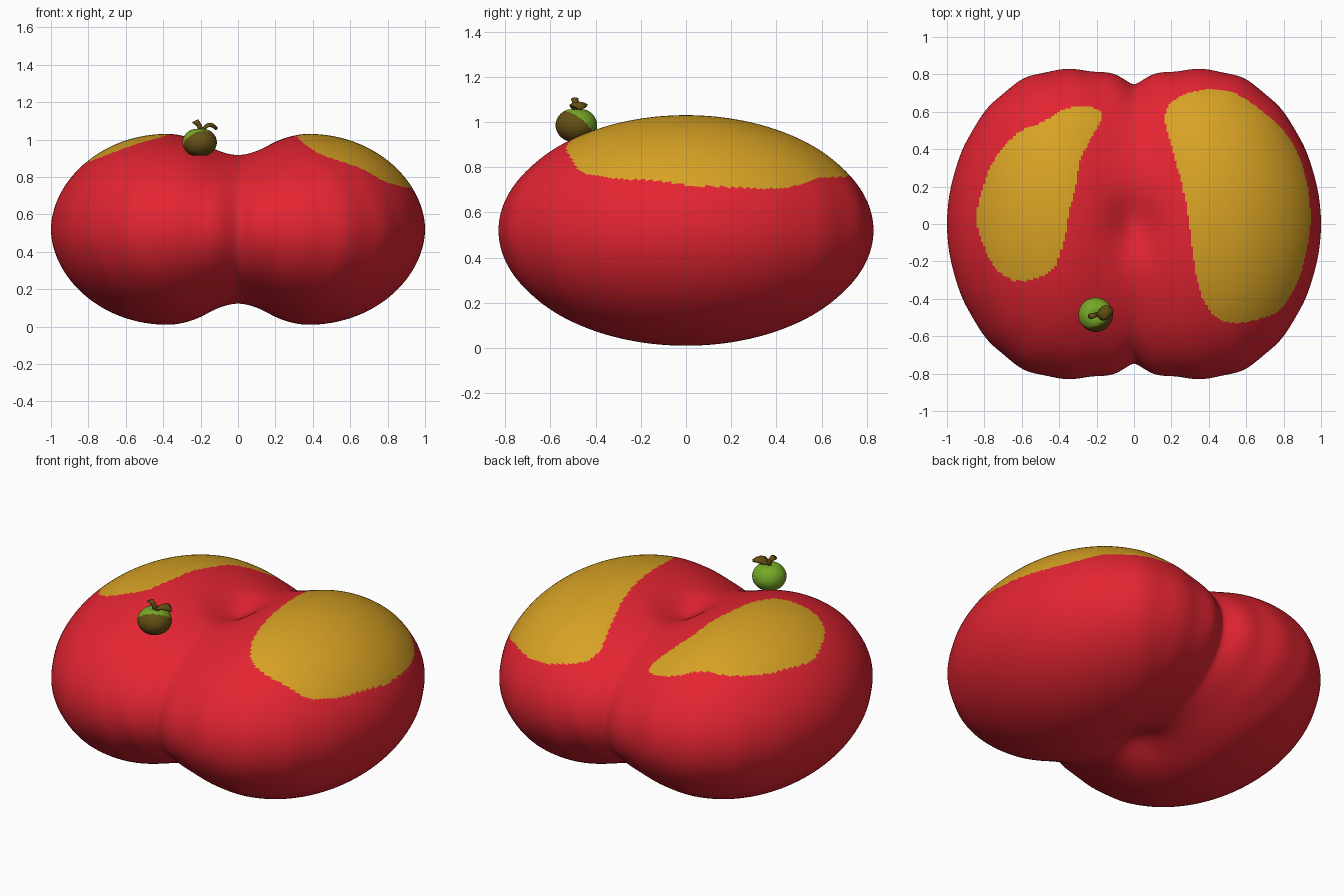
import bpy, bmesh, math
from mathutils import Vector

if "Cube" in bpy.data.objects:
    bpy.data.objects.remove(bpy.data.objects["Cube"])


def material(name, rgb):
    m = bpy.data.materials.new(name)
    m.diffuse_color = (*rgb, 1)
    m.use_nodes = True
    m.node_tree.nodes["Principled BSDF"].inputs["Base Color"].default_value = m.diffuse_color
    return m


RED = material("tomato red", (0.77, 0.018, 0.032))
YELLOW = material("golden yellow", (0.68, 0.36, 0.018))
GREEN = material("leaf green", (0.18, 0.39, 0.02))
BROWN = material("olive brown", (0.13, 0.08, 0.007))


def finish(bm, name, mats):
    bmesh.ops.recalc_face_normals(bm, faces=bm.faces)
    for f in bm.faces:
        f.smooth = True
    me = bpy.data.meshes.new(name)
    bm.to_mesh(me)
    bm.free()
    ob = bpy.data.objects.new(name, me)
    bpy.context.collection.objects.link(ob)
    for m in mats:
        me.materials.append(m)
    return ob


def smooth_loop(pts, sub=4):
    """Closed Catmull-Rom curve through 2D points."""
    p = [Vector(q) for q in pts]
    n, out = len(p), []
    for i in range(n):
        a, b, c, d = (p[(i + k) % n] for k in (-1, 0, 1, 2))
        for j in range(sub):
            t = j / sub
            out.append(0.5 * (2 * b + (c - a) * t + (2 * a - 5 * b + 4 * c - d) * t * t
                              + (3 * b - a - 3 * c + d) * t ** 3))
    return [(v.x, v.y) for v in out]


def inside(x, y, loop):
    hit = False
    x0, y0 = loop[-1]
    for x1, y1 in loop:
        if (y1 > y) != (y0 > y) and x < (x0 - x1) * (y - y1) / (y0 - y1) + x1:
            hit = not hit
        x0, y0 = x1, y1
    return hit


# outlines of the two yellow patches, seen from the top
PATCHES = [smooth_loop([
    (.166, .55), (.19, .64), (.29, .70), (.42, .72), (.55, .695), (.70, .59), (.83, .46),
    (.91, .28), (.945, .05), (.92, -.15), (.87, -.32), (.78, -.46), (.66, -.51), (.54, -.53),
    (.43, -.49), (.36, -.38), (.32, -.20), (.295, 0), (.26, .20), (.205, .40)]),
    smooth_loop([
        (-.17, .57), (-.20, .615), (-.30, .63), (-.40, .60), (-.50, .54), (-.63, .48),
        (-.75, .34), (-.83, .12), (-.835, -.02), (-.78, -.17), (-.72, -.26), (-.62, -.305),
        (-.50, -.28), (-.42, -.22), (-.37, -.07), (-.345, .08), (-.31, .20), (-.29, .33),
        (-.24, .44)])]

# two-lobed body: elliptical rings strung along x, pinched at the middle
MID, LOBE, RY, RZ, CZ, SEG = 0.38, 0.62, 0.825, 0.51, 0.52, 340
rings = []
for i in range(1, 60):
    t = math.pi / 2 * (1 - i / 60)
    s = math.cos(t) ** 1.06
    rings.append((-MID - LOBE * math.sin(t), s, s))
for i in range(71):
    x = MID * (2 * i / 70 - 1)
    rings.append((x, 1 - 0.09 * math.exp(-abs(x / 0.11) ** 1.4),
                  1 - 0.08 * (1 + math.cos(math.pi * x / MID))))
rings += [(-x, a, b) for x, a, b in reversed(rings[:59])]


def body_point(x, sy, sz, a):
    y, z = RY * sy * math.cos(a), RZ * sz * math.sin(a)
    # shallow ribs round the equator
    rib = 1 - 0.006 * math.cos(24 * math.atan2(y, x)) * math.cos(a) ** 4
    # navel dimples above and below
    z *= 1 - 0.16 * math.exp(-((x / 0.12) ** 2 + (y / 0.17) ** 2))
    return (x, y * rib, CZ + z)


bm = bmesh.new()
grid = [[bm.verts.new(body_point(x, sy, sz, 2 * math.pi * k / SEG)) for k in range(SEG)]
        for x, sy, sz in rings]
for r0, r1 in zip(grid, grid[1:]):
    for k in range(SEG):
        bm.faces.new((r0[k], r0[(k + 1) % SEG], r1[(k + 1) % SEG], r1[k]))
for ring, x in ((grid[0], -1), (grid[-1], 1)):
    tip = bm.verts.new((x, 0, CZ))
    for k in range(SEG):
        bm.faces.new((tip, ring[k], ring[(k + 1) % SEG]))
for f in bm.faces:
    c = f.calc_center_median()
    if c.z > CZ and any(inside(c.x, c.y, p) for p in PATCHES):
        f.material_index = 1
finish(bm, "fruit_body", [RED, YELLOW])

# small fruit on top: green towards the back and top, brown towards the front
SMALL = Vector((-0.205, -0.485, 0.985))
bm = bmesh.new()
bmesh.ops.create_uvsphere(bm, u_segments=64, v_segments=40, radius=1)
for f in bm.faces:
    if f.calc_center_median().dot(Vector((-0.35, 0.6, 0.6))) < 0.05:
        f.material_index = 1
for v in bm.verts:
    dip = 0.15 * math.exp(-(v.co.xy.length / 0.3) ** 2)
    v.co = SMALL + Vector((0.092 * v.co.x, 0.092 * v.co.y, 0.078 * v.co.z * (1 - dip)))
finish(bm, "small_fruit", [GREEN, BROWN])

# bent stem
bm = bmesh.new()
path = [(-.20, -.485, 1.04, .013), (-.205, -.487, 1.07, .012),
        (-.215, -.49, 1.085, .013), (-.23, -.492, 1.10, .017)]
loops = [[bm.verts.new((x + r * math.cos(k * math.pi / 6), y + r * math.sin(k * math.pi / 6),
                        z + 0.5 * r * math.cos(k * math.pi / 6))) for k in range(12)]
         for x, y, z, r in path]
for r0, r1 in zip(loops, loops[1:]):
    for k in range(12):
        bm.faces.new((r0[k], r0[(k + 1) % 12], r1[(k + 1) % 12], r1[k]))
bm.faces.new(loops[0])
bm.faces.new(loops[-1])
finish(bm, "stem", [BROWN])

# curled leaf
bm = bmesh.new()
N = 12
rows = []
for i in range(N + 1):
    t = i / N
    w = 0.004 + 0.036 * math.sin(math.pi * t) ** 0.8
    z = 1.055 + 0.035 * math.sin(math.pi * t * 0.9)
    rows.append([bm.verts.new((-0.2 + 0.09 * t, -0.485 + 0.02 * t + w * s, z - 0.012 * s * s))
                 for s in (-1, -0.5, 0, 0.5, 1)])
for r0, r1 in zip(rows, rows[1:]):
    for k in range(4):
        bm.faces.new((r0[k], r0[k + 1], r1[k + 1], r1[k]))
leaf = finish(bm, "leaf", [BROWN])
mod = leaf.modifiers.new("thickness", 'SOLIDIFY')
mod.thickness = 0.012
